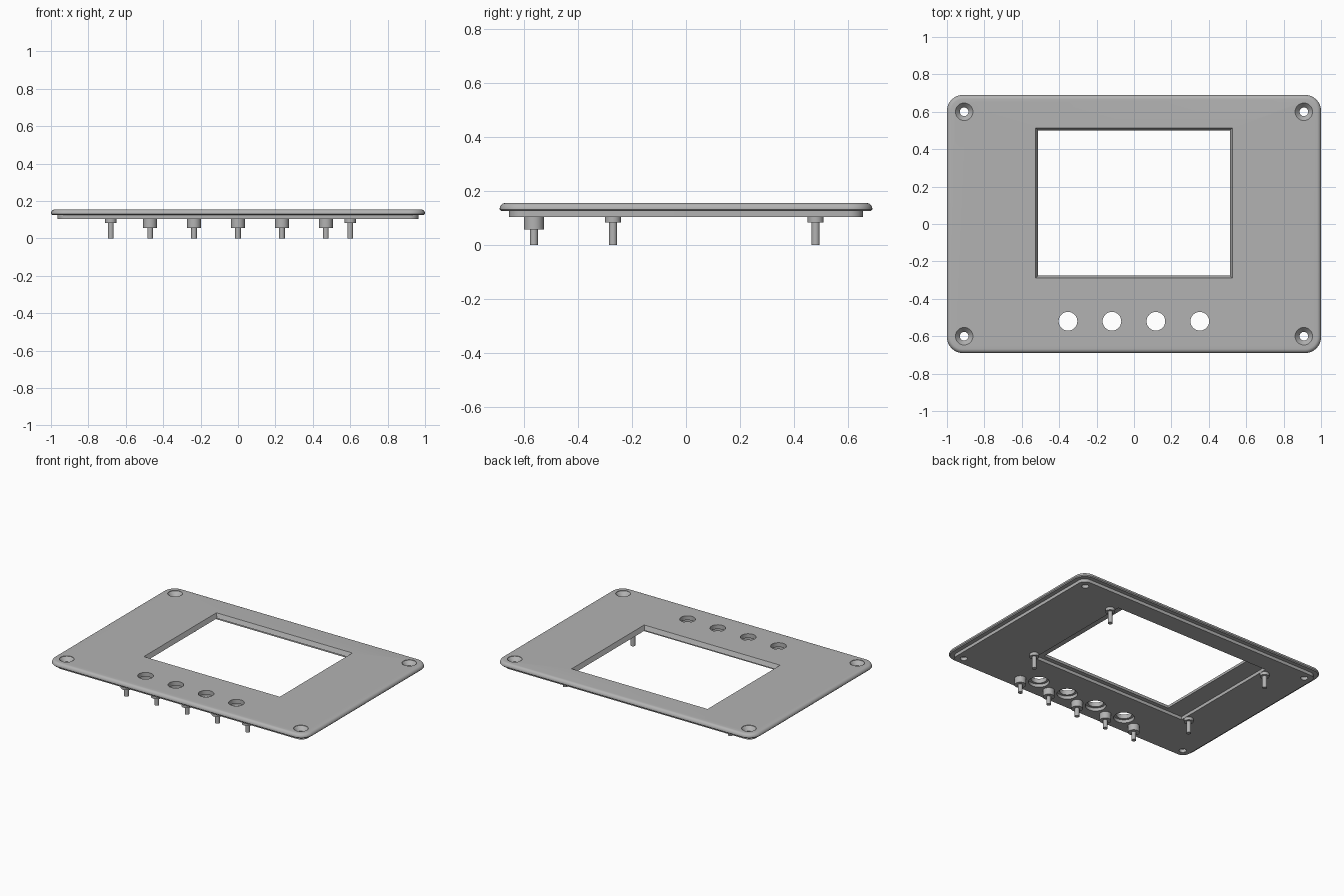
import bpy, bmesh, math

cube = bpy.data.objects.get("Cube")
if cube:
    bpy.data.objects.remove(cube)

grey = bpy.data.materials.new("plain grey")
grey.use_nodes = True
COLOR = (0.45, 0.45, 0.45, 1)
grey.diffuse_color = COLOR
grey.node_tree.nodes["Principled BSDF"].inputs["Base Color"].default_value = COLOR

TOP, RIM, BASE = 0.155, 0.125, 0.103   # plate heights


def loft(name, loops):
    """Closed solid skinned through loops of points."""
    bm = bmesh.new()
    rings = [[bm.verts.new(p) for p in loop] for loop in loops]
    n = len(rings[0])
    for a, b in zip(rings, rings[1:]):
        for i in range(n):
            j = (i + 1) % n
            bm.faces.new((a[i], a[j], b[j], b[i]))
    bm.faces.new(rings[0][::-1])
    bm.faces.new(rings[-1])
    bmesh.ops.recalc_face_normals(bm, faces=bm.faces)
    mesh = bpy.data.meshes.new(name)
    bm.to_mesh(mesh)
    bm.free()
    mesh.materials.append(grey)
    ob = bpy.data.objects.new(name, mesh)
    bpy.context.collection.objects.link(ob)
    return ob


def rounded_rect(hx, hy, r, z, steps=8):
    pts = []
    for q, (sx, sy) in enumerate([(1, 1), (-1, 1), (-1, -1), (1, -1)]):
        for i in range(steps + 1):
            a = (q + i / steps) * math.pi / 2
            pts.append((sx * (hx - r) + r * math.cos(a), sy * (hy - r) + r * math.sin(a), z))
    return pts


def rect(x0, x1, y0, y1, z):
    return [(x0, y0, z), (x1, y0, z), (x1, y1, z), (x0, y1, z)]


def lathe(name, x, y, profile, n=32):
    return loft(name, [[(x + r * math.cos(2 * math.pi * i / n),
                         y + r * math.sin(2 * math.pi * i / n), z)
                        for i in range(n)] for r, z in profile])


def shade(ob):
    bpy.ops.object.select_all(action='DESELECT')
    ob.select_set(True)
    bpy.context.view_layer.objects.active = ob
    bpy.ops.object.shade_smooth_by_angle(angle=math.radians(30))


# Faceplate: inset lower step, straight rim, rounded upper edge
profile = [(0.035, BASE), (0.035, RIM), (0.006, RIM), (0, RIM + 0.006)]
fillet = 0.022
for i in range(7):
    a = i / 6 * math.pi / 2
    profile.append((fillet * (1 - math.cos(a)), TOP - fillet + fillet * math.sin(a)))
plate = loft("faceplate", [rounded_rect(1 - d, 0.69 - d, 0.085 - d, z) for d, z in profile])

# Cutters: tapered display window and the pocket behind it
t = 0.014
over = t * 0.05 / (TOP - RIM)
cutters = [
    loft("window_cutter", [rect(-0.513 - d, 0.513 + d, -0.276 - d, 0.5 + d, z)
                           for d, z in [(-over, RIM - 0.05), (t + over, TOP + 0.05)]]),
    loft("pocket_cutter", [rect(-0.65, 0.57, -0.305, 0.525, z) for z in (0.05, RIM)]),
]
# Button holes with a counterbore underneath
for i in range(4):
    cutters.append(lathe("button_cutter", -0.353 + 0.235 * i, -0.52,
                         [(0.066, 0.05), (0.066, RIM), (0.05, RIM), (0.05, 0.2)]))
# Countersunk corner screw holes
for sx in (-1, 1):
    for sy in (-1, 1):
        cutters.append(lathe("screw_cutter", sx * 0.908, sy * 0.6,
                             [(0.023, 0.05), (0.023, RIM), (0.047, TOP - 0.003),
                              (0.047, 0.2)]))

for c in cutters:
    mod = plate.modifiers.new(c.name, 'BOOLEAN')
    mod.operation, mod.solver, mod.object = 'DIFFERENCE', 'EXACT', c
bpy.context.view_layer.update()
evaluated = plate.evaluated_get(bpy.context.evaluated_depsgraph_get())
mesh = bpy.data.meshes.new_from_object(evaluated)
plate.modifiers.clear()
plate.data = mesh
for c in cutters:
    bpy.data.objects.remove(c)
shade(plate)


# Stepped mounting posts under the plate
def post(name, x, y, boss_r, boss_z, pin_r):
    shade(lathe(name, x, y, [(pin_r, 0), (pin_r, boss_z), (boss_r, boss_z),
                             (boss_r, BASE + 0.004)]))


for i in range(5):
    post("button_board_post", -0.47 + 0.235 * i, -0.563, 0.037, 0.056, 0.015)
for x in (-0.68, 0.6):
    for y in (-0.27, 0.48):
        post("display_post", x, y, 0.03, 0.082, 0.015)
